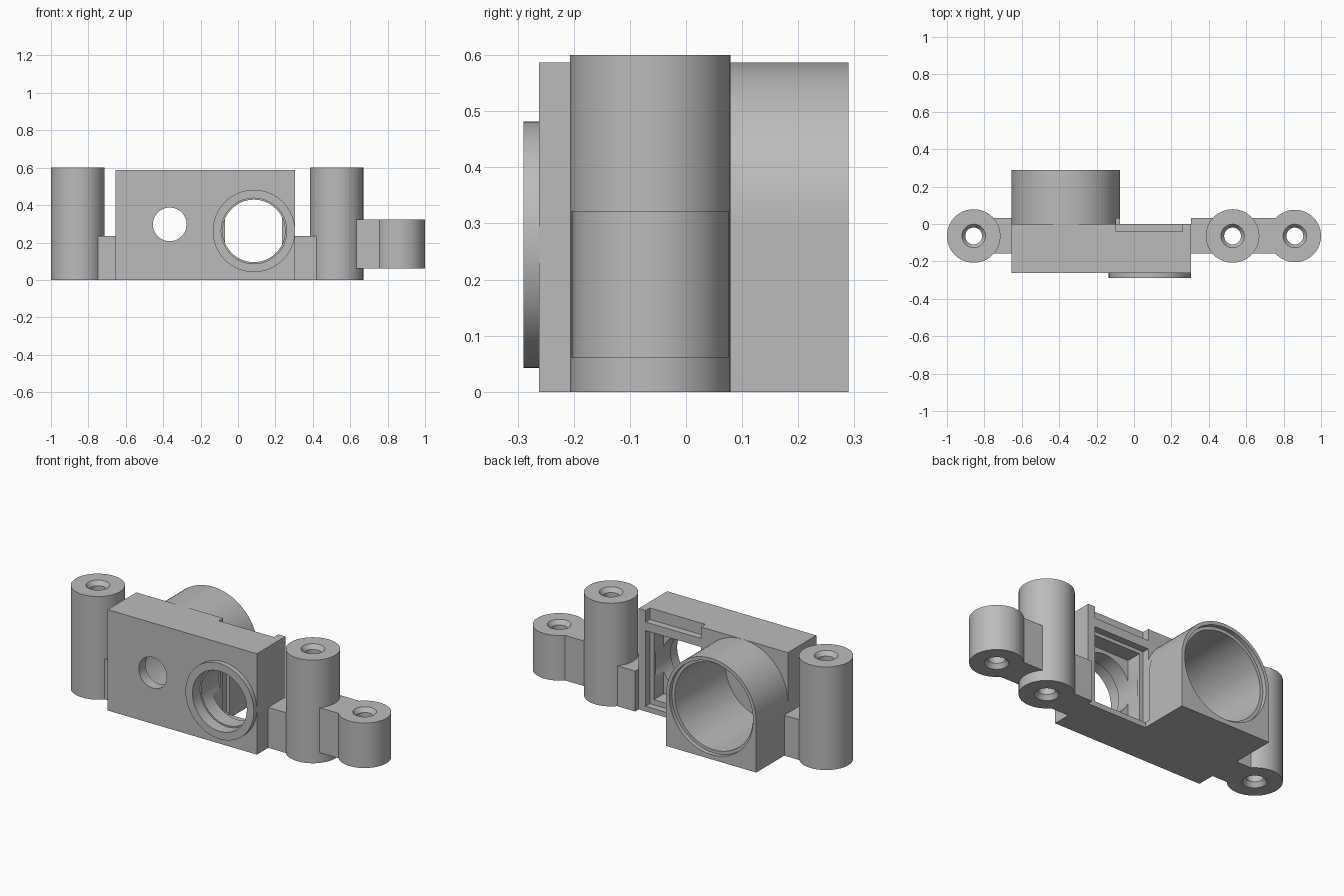
import bpy, bmesh, math
from mathutils import Matrix, Vector

cube = bpy.data.objects.get("Cube")
if cube:
    bpy.data.objects.remove(cube, do_unlink=True)

grey = bpy.data.materials.new("plain grey")
grey.use_nodes = True
grey.diffuse_color = (0.5, 0.5, 0.5, 1)
grey.node_tree.nodes["Principled BSDF"].inputs["Base Color"].default_value = (0.5, 0.5, 0.5, 1)

TOP = 0.587
POST_Y = -0.064
BARREL = Vector((-0.365, 0, 0.297))
LENS = Vector((0.085, 0, 0.262))


def finish(name, bm):
    bmesh.ops.recalc_face_normals(bm, faces=bm.faces[:])
    mesh = bpy.data.meshes.new(name)
    bm.to_mesh(mesh)
    bm.free()
    mesh.materials.append(grey)
    obj = bpy.data.objects.new(name, mesh)
    bpy.context.collection.objects.link(obj)
    return obj


def box(name, x, y, z):
    bm = bmesh.new()
    bmesh.ops.create_cube(bm, size=1)
    for v in bm.verts:
        v.co = [lo + (c + 0.5) * (hi - lo) for c, (lo, hi) in zip(v.co, (x, y, z))]
    return finish(name, bm)


def cone(name, centre, axis, span, r1, r2=None):
    """Cylinder or cone along the y or z axis, r1 at the lower end of span."""
    bm = bmesh.new()
    bmesh.ops.create_cone(bm, cap_ends=True, segments=64, radius1=r1,
                          radius2=r1 if r2 is None else r2, depth=span[1] - span[0])
    if axis == "y":
        bm.transform(Matrix.Rotation(-math.pi / 2, 4, "X"))
    place = Vector(centre)
    place["xyz".index(axis)] = sum(span) / 2
    bm.transform(Matrix.Translation(place))
    return finish(name, bm)


def select(obj):
    bpy.ops.object.select_all(action="DESELECT")
    obj.select_set(True)
    bpy.context.view_layer.objects.active = obj


def cut(obj, cutters):
    select(obj)
    for c in cutters:
        mod = obj.modifiers.new("cut", "BOOLEAN")
        mod.operation = "DIFFERENCE"
        mod.solver = "EXACT"
        mod.object = c
        bpy.ops.object.modifier_apply(modifier=mod.name)


# Main block
block = box("main_block", (-0.655, 0.305), (-0.262, 0), (0, TOP))

# Barrel with a round top and a square base
bm = bmesh.new()
r = 0.29
outline = [(BARREL.x + r, 0), (BARREL.x - r, 0)]
for i in range(49):
    a = math.pi * (1 - i / 48)
    outline.append((BARREL.x + r * math.cos(a), BARREL.z + r * math.sin(a)))
face = bm.faces.new([bm.verts.new((x, 0, z)) for x, z in outline])
pulled = bmesh.ops.extrude_face_region(bm, geom=[face])["geom"]
bmesh.ops.translate(bm, vec=(0, 0.29, 0),
                    verts=[v for v in pulled if isinstance(v, bmesh.types.BMVert)])
barrel = finish("rear_barrel", bm)

# Raised ring round the front opening
ring = cone("front_ring", LENS, "y", (-0.29, -0.262), 0.22)

# Openings in the housing
bore = cone("cut_bore", BARREL, "y", (-0.2, 0.4), 0.252)
lip = cone("cut_lip", BARREL, "y", (0.265, 0.4), 0.27)
peephole = cone("cut_peephole", BARREL, "y", (-0.4, -0.1), 0.09)
mouth = cone("cut_mouth", LENS, "y", (-0.4, -0.22), 0.175)
throat = cone("cut_throat", LENS, "y", (-0.4, -0.06), 0.167)
frame = box("cut_frame", (-0.095, 0.26), (-0.04, 0.03), (0.03, 0.47))
window = box("cut_window", (-0.07, 0.235), (-0.13, 0.02), (0.06, 0.45))
notch = box("cut_notch", (-0.095, 0.26), (-0.04, 0.03), (0.52, 0.7))
cut(block, [bore, peephole, mouth, throat, frame, window, notch])
cut(barrel, [bore, lip, frame])
cut(ring, [mouth])
helpers = [bore, lip, peephole, mouth, throat, frame, window, notch]
parts = [block, barrel, ring]

# Screw posts with countersunk holes
for name, x, radius, low, high in (("right_post", -0.857, 0.143, 0, 0.6),
                                   ("left_post", 0.527, 0.143, 0, 0.6),
                                   ("outer_left_post", 0.86, 0.14, 0.06, 0.322)):
    at = (x, POST_Y, 0)
    post = cone(name, at, "z", (low, high), radius)
    tools = [cone("cut_hole", at, "z", (low - 0.1, high + 0.1), 0.045),
             cone("cut_sink", at, "z", (high - 0.025, high + 0.01), 0.045, 0.07),
             cone("cut_sink", at, "z", (low - 0.01, low + 0.025), 0.07, 0.045)]
    cut(post, tools)
    helpers += tools
    parts.append(post)

# Webs joining posts and block, ending just inside the post walls
for name, x, z in (("right_web", (-0.75, -0.655), (0, 0.235)),
                   ("left_web", (0.305, 0.42), (0, 0.235)),
                   ("outer_left_web", (0.634, 0.757), (0.06, 0.322))):
    parts.append(box(name, x, (-0.158, 0.032), z))

for h in helpers:
    bpy.data.objects.remove(h, do_unlink=True)
for p in parts:
    select(p)
    bpy.ops.object.shade_smooth_by_angle(angle=math.radians(30))
